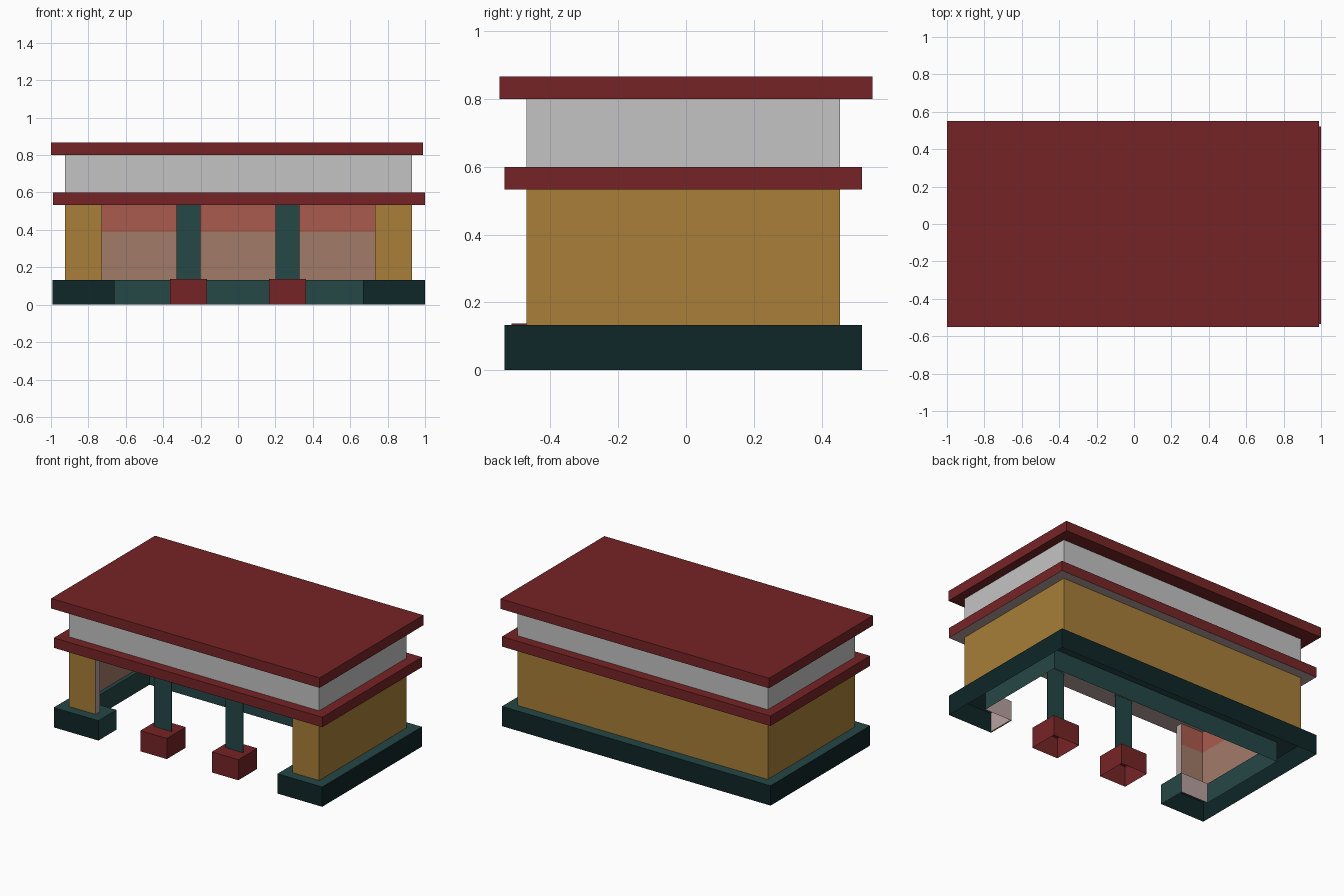
import bpy
import bmesh

if "Cube" in bpy.data.objects:
    bpy.data.objects.remove(bpy.data.objects["Cube"], do_unlink=True)


def material(name, hex_colour):
    """Flat material from an sRGB hex colour, stored as linear values."""
    def lin(c):
        return c / 12.92 if c <= 0.04045 else ((c + 0.055) / 1.055) ** 2.4
    rgba = [lin(int(hex_colour[i:i + 2], 16) / 255) for i in (0, 2, 4)] + [1]
    m = bpy.data.materials.new(name)
    m.use_nodes = True
    m.diffuse_color = rgba
    bsdf = m.node_tree.nodes["Principled BSDF"]
    bsdf.inputs["Base Color"].default_value = rgba
    bsdf.inputs["Roughness"].default_value = 0.9
    return m


RED = material("dark red", "762426")
GREY = material("light grey", "C4C4C4")
GOLD = material("ochre", "A87E39")
DARK = material("dark teal", "0F2628")
TEAL = material("teal", "254746")
BEIGE = material("beige", "A17B69")
BAND = material("brick red", "AB5B4E")
MAUVE = material("pale mauve", "B8A2A0")


def prism(name, pts, z0, z1, sides, top=None, bottom=None):
    """Extrude a counter-clockwise outline; sides is one material or one per
    edge, and a missing top or bottom material leaves that end open."""
    n = len(pts)
    sides = sides if isinstance(sides, list) else [sides] * n
    mats = []

    def slot(m):
        if m not in mats:
            mats.append(m)
        return mats.index(m)

    bm = bmesh.new()
    low = [bm.verts.new((x, y, z0)) for x, y in pts]
    high = [bm.verts.new((x, y, z1)) for x, y in pts]
    for i in range(n):
        j = (i + 1) % n
        f = bm.faces.new((low[i], low[j], high[j], high[i]))
        f.material_index = slot(sides[i])
    if top:
        bm.faces.new(high).material_index = slot(top)
    if bottom:
        bm.faces.new(low[::-1]).material_index = slot(bottom)
    me = bpy.data.meshes.new(name)
    bm.to_mesh(me)
    bm.free()
    for m in mats:
        me.materials.append(m)
    ob = bpy.data.objects.new(name, me)
    bpy.context.collection.objects.link(ob)
    return ob


def rect(x0, x1, y0, y1):
    return [(x0, y0), (x1, y0), (x1, y1), (x0, y1)]


def u_outline(cx, outer, inner, gap, front, front_in, back_in, back):
    """U shape open to the front, with short returns narrowing the opening."""
    half = [(gap, front), (gap, front_in), (inner, front_in), (inner, back_in)]
    pts = [(-outer, front)] + [(-x, y) for x, y in half] + half[::-1]
    pts += [(outer, front), (outer, back), (-outer, back)]
    return [(cx + x, y) for x, y in pts]


def u_sides(outside, inside, end, return_back):
    """Materials for the edges of u_outline."""
    return ([outside, end, return_back] + [inside] * 3 +
            [return_back, end] + [outside] * 4)


# Plinth, an open-bottomed shell with two front feet
prism("plinth", u_outline(0.004, 0.995, 0.87, 0.664, -0.535, -0.345, 0.30, 0.52),
      0, 0.133, u_sides(DARK, TEAL, TEAL, MAUVE), top=TEAL)
# Pale lining inside the feet
for side, s in (("left", 1), ("right", -1)):
    x = 0.004 + s * 0.669
    prism(f"{side}_foot_lining", rect(x - 0.002, x + 0.002, -0.53, -0.35),
          0.002, 0.13, MAUVE, MAUVE, MAUVE)

# Walls, ochre outside, beige with a brick band inside
wall = u_outline(0.003, 0.928, 0.895, 0.73, -0.47, -0.425, 0.42, 0.455)
prism("lower_wall", wall, 0.133, 0.39, u_sides(GOLD, BEIGE, MAUVE, BEIGE))
prism("upper_wall", wall, 0.39, 0.533, u_sides(GOLD, BAND, MAUVE, BAND))

# Flat front columns on open red pedestals
for side, s in (("left", 1), ("right", -1)):
    x = s * 0.265
    prism(f"{side}_column", rect(x - 0.065, x + 0.065, -0.417, -0.413),
          0.135, 0.533, TEAL, TEAL, TEAL)
    prism(f"{side}_pedestal", rect(x - 0.098, x + 0.098, -0.515, -0.315),
          0, 0.138, RED, top=RED)

# Lower slab with a pale ceiling, grey storey and roof slab
prism("lower_slab", rect(-0.99, 1.0, -0.535, 0.52), 0.533, 0.60,
      RED, RED, MAUVE)
prism("upper_storey", rect(-0.925, 0.931, -0.47, 0.455), 0.60, 0.80, GREY)
prism("roof_slab", rect(-1.0, 0.99, -0.55, 0.55), 0.80, 0.867, RED, RED, RED)
